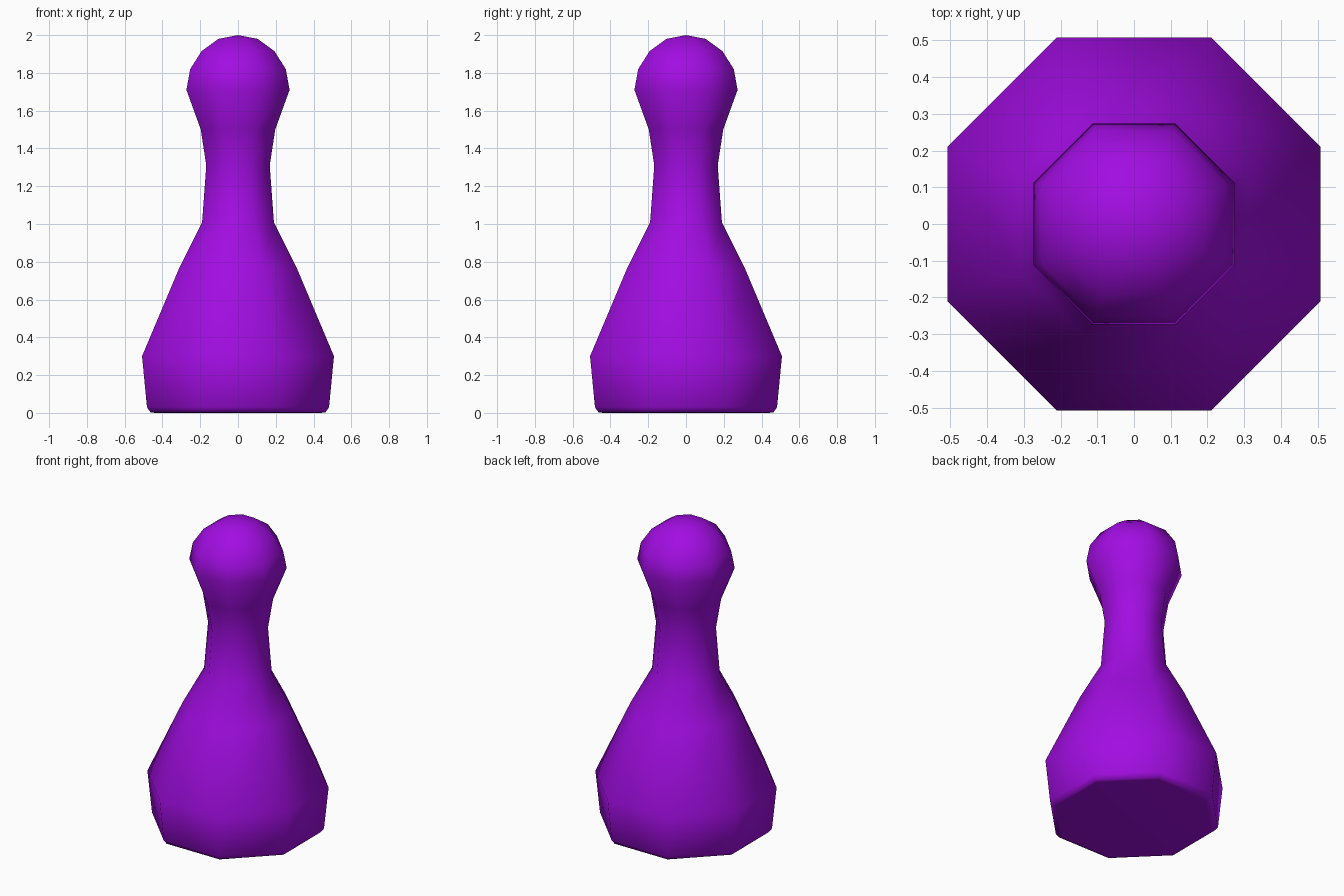
import bpy
import bmesh
from math import cos, pi
from mathutils import Matrix

cube = bpy.data.objects.get("Cube")
if cube:
    bpy.data.objects.remove(cube)

SIDES = 8

# Single purple paint
purple = bpy.data.materials.new("purple")
purple.use_nodes = True
colour = (0.36, 0.004, 0.76, 1.0)
purple.diffuse_color = colour
purple.node_tree.nodes["Principled BSDF"].inputs["Base Color"].default_value = colour

# Profile as (half width across flats, height), from foot to crown
profile = [
    (0, 0), (0.44, 0), (0.463, 0.003), (0.482, 0.03),   # foot with soft edge
    (0.508, 0.30), (0.31, 0.77), (0.19, 1.01),          # flared body
    (0.168, 1.31), (0.197, 1.50),                       # neck
    (0.273, 1.71), (0.253, 1.82), (0.193, 1.915), (0.104, 1.98), (0, 2),  # head
]

# Turn the profile into an eight-sided pawn with flats facing the axes
bm = bmesh.new()
scale = 1 / cos(pi / SIDES)
verts = [bm.verts.new((w * scale, 0, z)) for w, z in profile]
edges = [bm.edges.new(pair) for pair in zip(verts, verts[1:])]
bmesh.ops.spin(bm, geom=verts + edges, cent=(0, 0, 0), axis=(0, 0, 1),
               angle=2 * pi, steps=SIDES)
bmesh.ops.remove_doubles(bm, verts=bm.verts[:], dist=0.0005)
bmesh.ops.rotate(bm, verts=bm.verts[:], cent=(0, 0, 0),
                 matrix=Matrix.Rotation(pi / SIDES, 3, "Z"))
bmesh.ops.recalc_face_normals(bm, faces=bm.faces[:])
for face in bm.faces:
    face.smooth = True

mesh = bpy.data.meshes.new("pawn")
bm.to_mesh(mesh)
bm.free()
mesh.materials.append(purple)
pawn = bpy.data.objects.new("pawn", mesh)
bpy.context.collection.objects.link(pawn)
